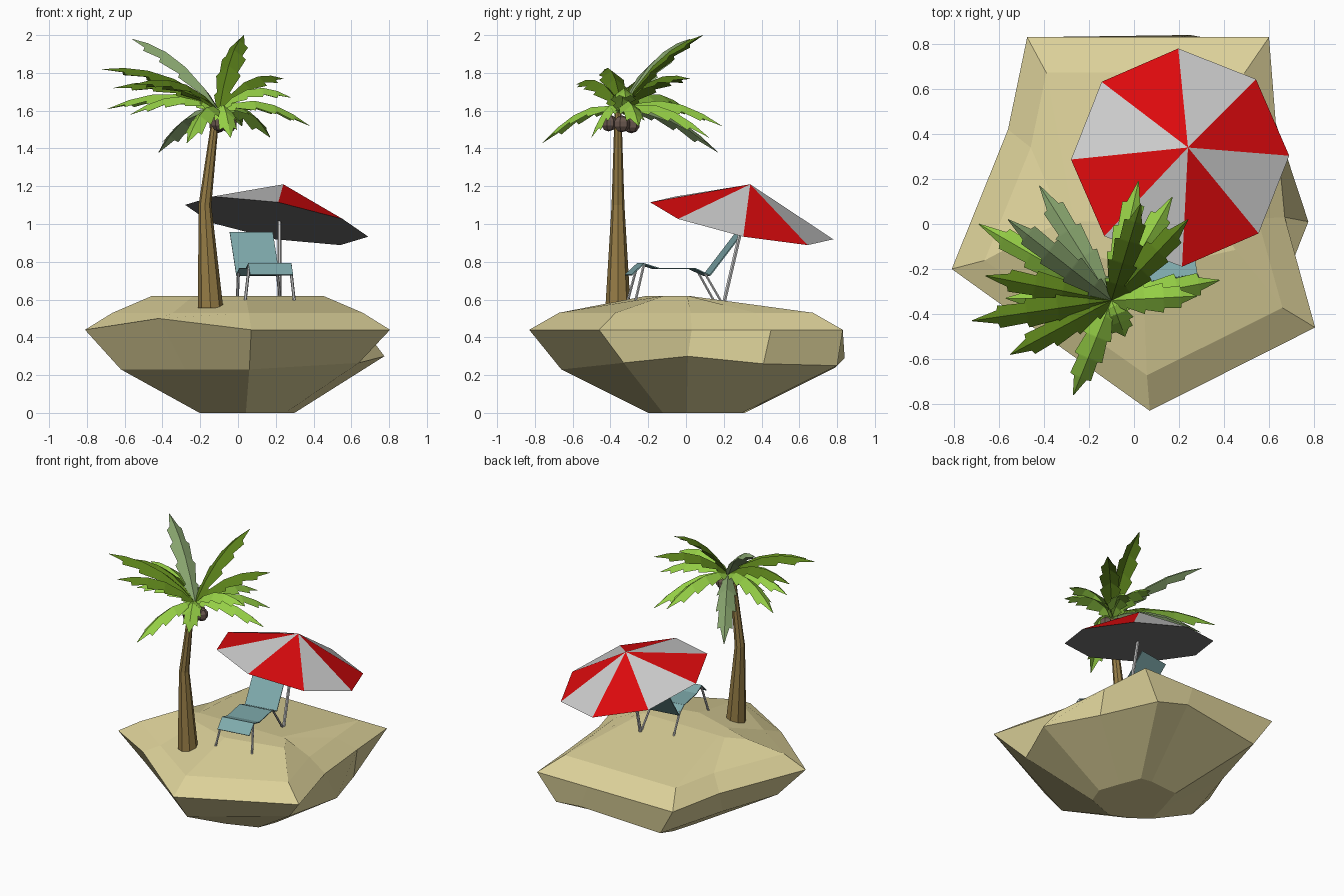
import bpy, math
from mathutils import Vector as V

if "Cube" in bpy.data.objects:
    bpy.data.objects.remove(bpy.data.objects["Cube"])


def material(name, rgb):
    m = bpy.data.materials.new(name)
    m.diffuse_color = (*rgb, 1)
    m.use_nodes = True
    m.node_tree.nodes["Principled BSDF"].inputs["Base Color"].default_value = m.diffuse_color
    return m


SAND = material("sand", (.72, .64, .32))
BARK = material("bark", (.30, .20, .06))
NUT = material("nut", (.15, .10, .08))
GREENS = {"light": material("light_leaf", (.30, .62, .06)),
          "mid": material("mid_leaf", (.10, .21, .01)),
          "grey": material("grey_leaf", (.25, .38, .16))}
CLOTH = material("teal_cloth", (.21, .40, .41))
RED = material("red_cloth", (.72, .003, .004))
WHITE = material("white_cloth", (.58, .58, .58))
UNDER = material("dark_underside", (.20, .20, .20))


def make(name, verts, faces, *mats, index=None):
    me = bpy.data.meshes.new(name)
    me.from_pydata([tuple(v) for v in verts], [], faces)
    for m in mats:
        me.materials.append(m)
    if index:
        for p, i in zip(me.polygons, index):
            p.material_index = i
    ob = bpy.data.objects.new(name, me)
    bpy.context.collection.objects.link(ob)
    return ob


def loft(name, rings, *mats):
    # closed rings joined by quads, capped at both ends
    n = len(rings[0])
    faces = [(k * n + i, k * n + (i + 1) % n, (k + 1) * n + (i + 1) % n, (k + 1) * n + i)
             for k in range(len(rings) - 1) for i in range(n)]
    faces += [tuple(range(n))[::-1], tuple(range((len(rings) - 1) * n, len(rings) * n))]
    return make(name, [v for r in rings for v in r], faces, *mats)


def ring(c, r, n):
    return [V(c) + V((r * math.cos(a), r * math.sin(a), 0))
            for a in (2 * math.pi * i / n for i in range(n))]


def rod(name, a, b, r, *mats):
    return loft(name, [ring(a, r, 6), ring(b, r, 6)], *mats)


# Island: rim and underside outlines, the other rings are scaled from them
rim = [V(p) for p in [(.07, -.83, .44), (.805, -.46, .44), (.67, .03, .44), (.63, .45, .44),
                      (.60, .83, .44), (.20, .83, .44), (-.475, .83, .44), (-.56, .42, .44),
                      (-.81, -.20, .44), (-.42, -.48, .50)]]
low = [V(p) for p in [(.06, -.66, .23), (.64, -.33, .265), (.775, .01, .30), (.63, .41, .26),
                      (.47, .80, .25), (.25, .84, .29), (-.35, .79, .24), (-.50, .30, .25),
                      (-.62, -.15, .23), (-.28, -.40, .23)]]
bottom = [V((p.x * .36 + .02, p.y * .37, 0)) for p in low]
bottom[0].y = -.2
shoulder = [V((p.x * .82, p.y * .81, .53)) for p in rim]
crest = [V((p.x * .56, min(p.y * .25, .01), .62)) for p in rim]
loft("island", [bottom, low, rim, shoulder, crest], SAND)

# Palm trunk and nuts
loft("palm_trunk", [ring((-.145, -.36, .555), .067, 8), ring((-.175, -.36, 1.1), .034, 8),
                    ring((-.115, -.36, 1.60), .018, 8)], BARK)
for i, p in enumerate([(-.10, -.41, 1.535), (-.05, -.34, 1.53), (-.11, -.29, 1.525)]):
    bpy.ops.mesh.primitive_uv_sphere_add(segments=7, ring_count=5, radius=.045, location=p)
    nut = bpy.context.object
    nut.name = f"coconut_{i + 1}"
    nut.data.materials.append(NUT)


def frond(name, tip, mat):
    # arched serrated leaf, folded along its middle rib
    base, tip = V((-.10, -.34, 1.60)), V(tip)
    d = tip - base
    ctrl = base + d * .42 + V((0, 0, .17))
    side = d.cross(V((0, 0, 1))).normalized()
    widths = [(0, .012), (.19, .050), (.20, .036), (.42, .068), (.43, .050),
              (.64, .066), (.65, .045), (.83, .050), (.84, .030), (1, .002)]
    verts = []
    for t, w in widths:
        c = base * (1 - t) ** 2 + ctrl * 2 * t * (1 - t) + tip * t * t
        drop = V((0, 0, -.75 * w))
        verts += [c - side * w + drop, c, c + side * w + drop]
    faces = []
    for k in range(len(widths) - 1):
        a = 3 * k
        faces += [(a, a + 1, a + 4, a + 3), (a + 1, a + 2, a + 5, a + 4)]
    make(name, verts, faces, mat)


fronds = {
    "mid": [(.03, .09, 2), (-.72, -.43, 1.82), (-.55, -.58, 1.74), (.24, .02, 1.77),
            (-.66, -.23, 1.72)],
    "grey": [(-.56, .02, 1.98), (-.42, .17, 1.38)],
    "light": [(-.69, 0, 1.61), (-.27, -.76, 1.43), (.38, -.25, 1.52), (.17, .12, 1.46),
              (.02, .19, 1.52), (-.04, -.50, 1.46), (.28, -.32, 1.67), (-.57, -.33, 1.58)]}
for kind, tips in fronds.items():
    for i, t in enumerate(tips):
        frond(f"{kind}_frond_{i + 1}", t, GREENS[kind])

# Tilted parasol: eight striped panels and a flat dark underside
edge = []
for i in range(8):
    a = math.radians(1 + 45 * i)
    x, y = .485 * math.cos(a), .485 * math.sin(a)
    edge.append(V((.205 + x, .295 + y, 1.017 - .17 * x - .205 * y)))
make("parasol_canopy", edge + [V((.24, .34, 1.21))],
     [(i, (i + 1) % 8, 8) for i in range(8)] + [tuple(range(7, -1, -1))],
     RED, WHITE, UNDER, index=[0, 1] * 4 + [2])
rod("parasol_pole", (.22, .20, .58), (.22, .305, 1.03), .011)

# Beach chair: thin cloth panels along a bent profile
half = V((.114, .018, 0))
profile = [V(p) for p in [(.178, -.305, .73), (.168, -.24, .79), (.155, -.16, .765),
                          (.12, .03, .765), (.105, .11, .728), (.07, .285, .957)]]
names = ["chair_front_panel", "chair_knee_panel", "chair_seat", "chair_hip_panel", "chair_back"]
for name, a, b in zip(names, profile, profile[1:]):
    n = (b - a).cross(half).normalized() * .003
    loft(name, [[a - half - n, a + half - n, a + half + n, a - half + n],
                [b - half - n, b + half - n, b + half + n, b - half + n]], CLOTH)
for s, side in ((-1, "left"), (1, "right")):
    rod(f"chair_front_leg_{side}", V((.168, -.29, .585)) + half * s * 1.15,
        V((.168, -.24, .785)) + half * s * .95, .008)
    rod(f"chair_back_leg_{side}", V((.11, .165, .595)) + half * s,
        V((.105, .08, .745)) + half * s * .9, .008)
